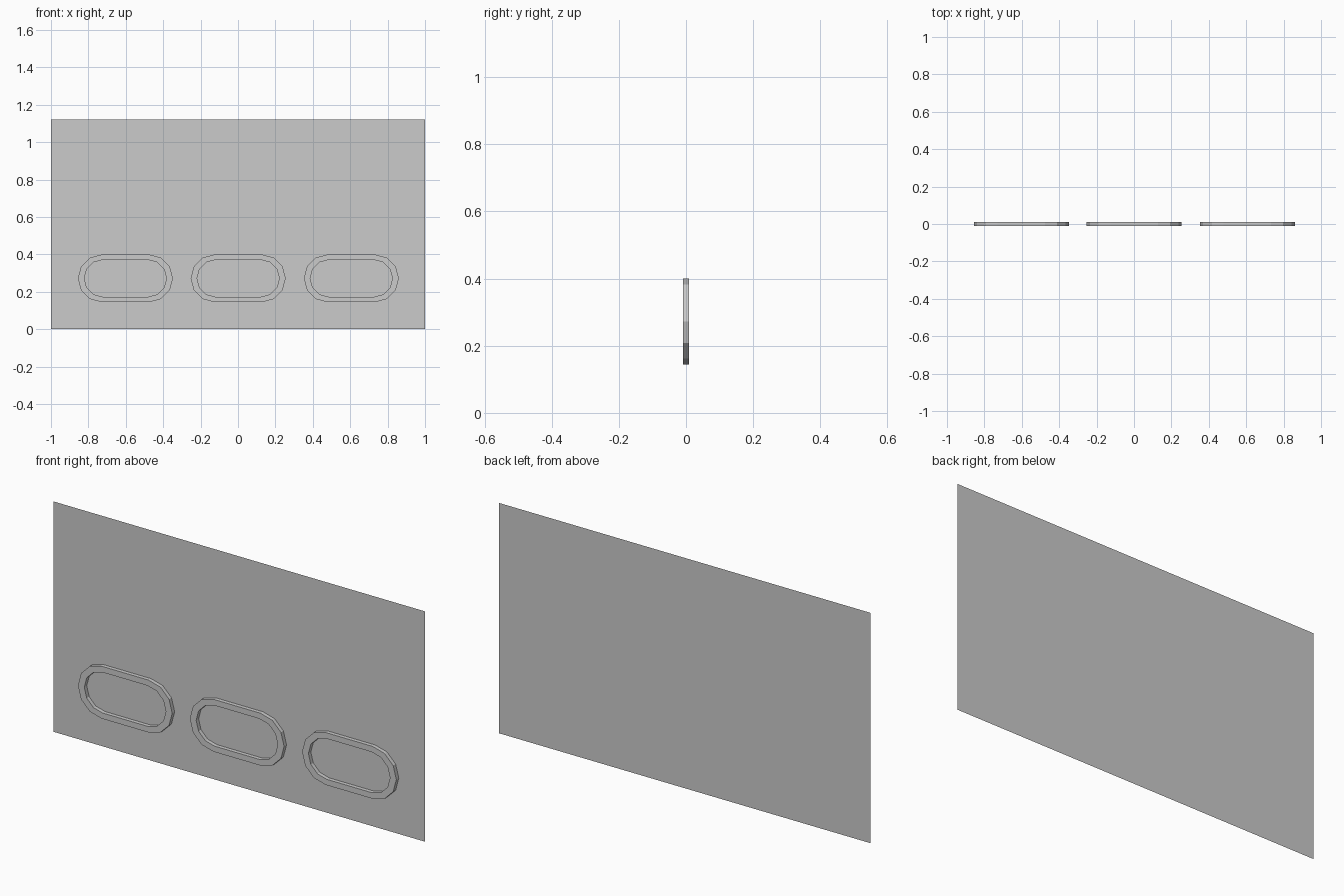
import bpy, bmesh
from math import sin, cos, pi

if "Cube" in bpy.data.objects:
    bpy.data.objects.remove(bpy.data.objects["Cube"])

BACK, FRONT = 0.0095, -0.0095
SEG = 6  # sides per rounded end


def make_object(name, bm):
    mesh = bpy.data.meshes.new(name)
    bm.to_mesh(mesh)
    bm.free()
    obj = bpy.data.objects.new(name, mesh)
    bpy.context.collection.objects.link(obj)
    return obj


def stadium(half_w, radius):
    """Outline of a slot with two rounded ends, centred on the origin."""
    pts = []
    for side, start in ((1, -pi / 2), (-1, pi / 2)):
        for i in range(SEG + 1):
            a = start + pi * i / SEG
            pts.append((side * (half_w - radius) + radius * cos(a), radius * sin(a)))
    return pts


def slot_rim(name, cx, cz):
    """Raised open rim standing on the panel."""
    bm = bmesh.new()
    outer, inner = stadium(0.254, 0.1275), stadium(0.220, 0.099)
    loops = [[bm.verts.new((cx + x, y, cz + z)) for x, z in pts]
             for pts, y in ((outer, BACK), (outer, FRONT), (inner, FRONT), (inner, BACK))]
    n = len(outer)
    for a, b in zip(loops, loops[1:]):
        for i in range(n):
            j = (i + 1) % n
            bm.faces.new((a[i], a[j], b[j], b[i]))
    bmesh.ops.recalc_face_normals(bm, faces=bm.faces)
    # outer wall must face away from the slot centre
    bm.faces.ensure_lookup_table()
    if bm.faces[n].normal.y > 0:
        bmesh.ops.reverse_faces(bm, faces=bm.faces)
    return make_object(name, bm)


# flat back panel
bm = bmesh.new()
bm.faces.new([bm.verts.new((x, BACK, z)) for x, z in
              ((-1, 0), (1, 0), (1, 1.122), (-1, 1.122))])
make_object("panel", bm)

# three slot rims along the bottom
for label, cx in (("left", -0.602), ("middle", 0.001), ("right", 0.606)):
    slot_rim("slot_rim_" + label, cx, 0.272)
